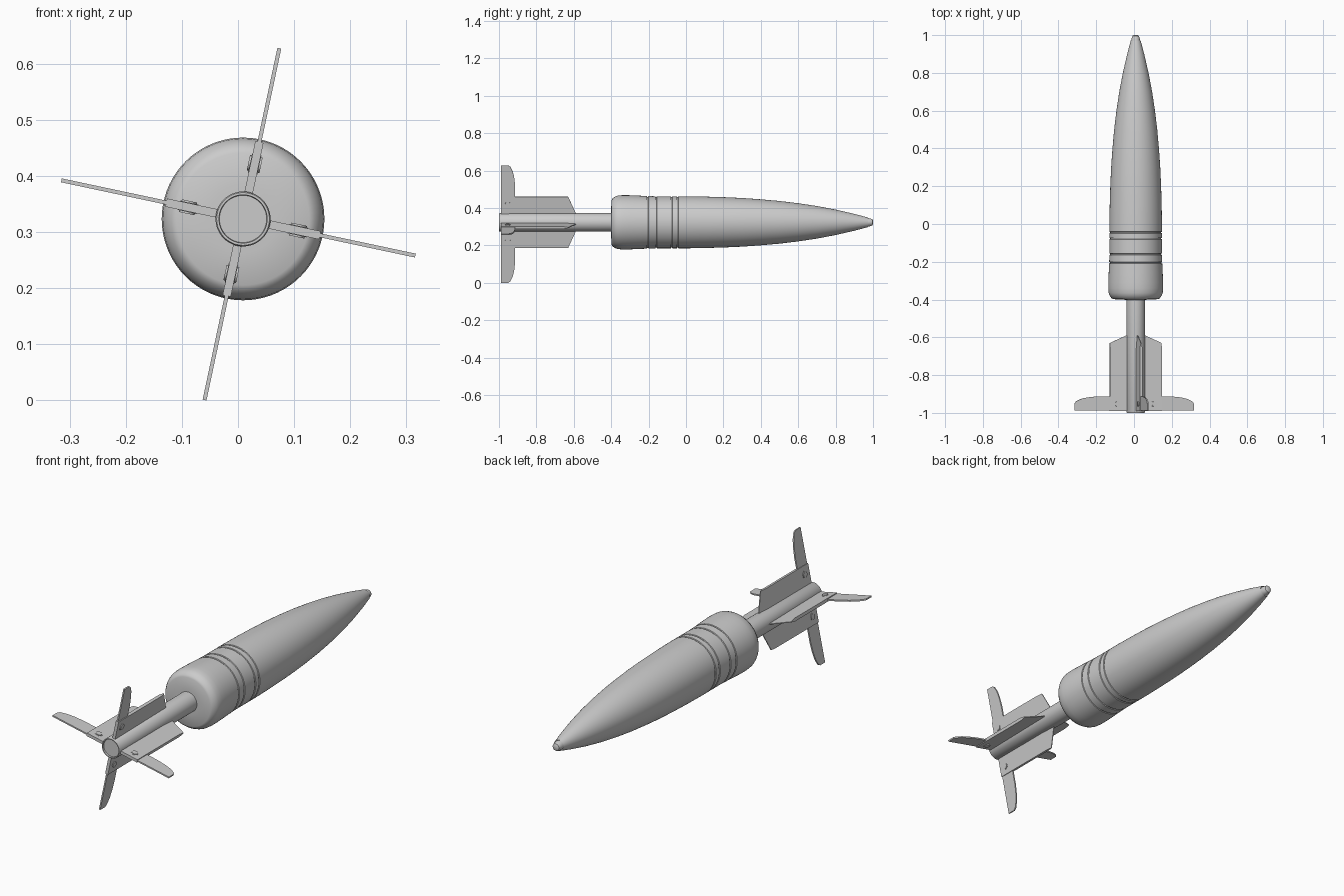
import bpy, bmesh, math
from mathutils import Matrix, Vector

if "Cube" in bpy.data.objects:
    bpy.data.objects.remove(bpy.data.objects["Cube"])

CX, CZ = 0.009, 0.3235          # long axis position
AXIS = Matrix.Translation((CX, 0, CZ))


def finish(bm, name, angle=30):
    bmesh.ops.remove_doubles(bm, verts=bm.verts, dist=1e-5)
    bmesh.ops.recalc_face_normals(bm, faces=bm.faces)
    mesh = bpy.data.meshes.new(name)
    bm.to_mesh(mesh)
    bm.free()
    ob = bpy.data.objects.new(name, mesh)
    bpy.context.collection.objects.link(ob)
    bpy.ops.object.select_all(action='DESELECT')
    ob.select_set(True)
    bpy.context.view_layer.objects.active = ob
    bpy.ops.object.shade_smooth_by_angle(angle=math.radians(angle))
    return ob


def lathe(name, profile, seg=72):
    """Spin (radius, y) points around the long axis."""
    bm = bmesh.new()
    vs = [bm.verts.new((r, y, 0)) for r, y in profile]
    es = [bm.edges.new(p) for p in zip(vs, vs[1:])]
    bmesh.ops.spin(bm, geom=vs + es, cent=(0, 0, 0), axis=(0, 1, 0),
                   angle=2 * math.pi, steps=seg, use_merge=True)
    bm.transform(AXIS)
    return finish(bm, name)


def plate(bm, outline, thick):
    """Extrude an (r, y) outline; thick(y, r) gives the half thickness."""
    top = [bm.verts.new((r, y, thick(r, y))) for r, y in outline]
    bot = [bm.verts.new((r, y, -thick(r, y))) for r, y in outline]
    bm.faces.new(top)
    bm.faces.new(bot[::-1])
    n = len(outline)
    for i in range(n):
        j = (i + 1) % n
        bm.faces.new((top[i], bot[i], bot[j], top[j]))


def groove(y, r, w=0.004, d=0.004):
    return [(r, y - w), (r - d, y - w * 0.6), (r - d, y + w * 0.6), (r, y + w)]


# Main shell with banded rear section
lathe("body", [(0, -0.402), (0.06, -0.401), (0.118, -0.398), (0.128, -0.393), (0.138, -0.378),
               (0.143, -0.365), (0.145, -0.34), (0.145, -0.31), (0.143, -0.26)]
      + groove(-0.205, 0.1405) + groove(-0.16, 0.139) + groove(-0.077, 0.139) + groove(-0.045, 0.139)
      + [(0.139, 0), (0.1375, 0.1), (0.1345, 0.2), (0.130, 0.3), (0.123, 0.4), (0.114, 0.5),
         (0.102, 0.6), (0.087, 0.7), (0.068, 0.8), (0.045, 0.9), (0.026, 0.972)])

# Blunt nose cap
lathe("nose_cap", [(0, 0.96), (0.023, 0.968), (0.021, 0.985), (0.017, 0.996), (0.010, 1.0), (0, 1.0)], 48)

# Tail tube with shallow recessed end
lathe("tail_tube", [(0, -0.992), (0.042, -0.992), (0.043, -1.0), (0.047, -1.0), (0.049, -0.996),
                    (0.049, -0.39), (0, -0.39)], 48)

# Four fins: wedge-nosed holder, swing-out blade and rivets
PANEL = [(0.04, -0.99), (0.14, -0.99), (0.14, -0.66), (0.14, -0.63), (0.04, -0.585), (0.04, -0.66)]
for i, (label, tip) in enumerate([("right", 0.314), ("bottom", 0.330), ("left", 0.331), ("top", 0.311)]):
    place = AXIS @ Matrix.Rotation(math.radians(12 + 90 * i), 4, 'Y')

    bm = bmesh.new()
    plate(bm, PANEL, lambda r, y: 0.0075 if y < -0.65 else 0.002)
    bm.transform(place)
    finish(bm, label + "_fin_holder", 10)

    bm = bmesh.new()
    blade = [(0.04, -0.988), (tip, -0.988), (tip, -0.95), (tip - 0.008, -0.939), (tip - 0.035, -0.926),
             (tip - 0.07, -0.918), (tip - 0.12, -0.913), (0.04, -0.913)]
    plate(bm, blade, lambda r, y: 0.0035)
    bm.transform(place)
    finish(bm, label + "_fin_blade")

    bm = bmesh.new()
    bmesh.ops.create_cone(bm, cap_ends=True, segments=24, radius1=0.017, radius2=0.017, depth=0.023,
                          matrix=Matrix.Translation((0.1, -0.953, 0)))
    bmesh.ops.bevel(bm, geom=[e for e in bm.edges if len({round(v.co.z, 4) for v in e.verts}) == 1],
                    offset=0.003, segments=2, affect='EDGES')
    bm.transform(place)
    finish(bm, label + "_fin_rivet")
